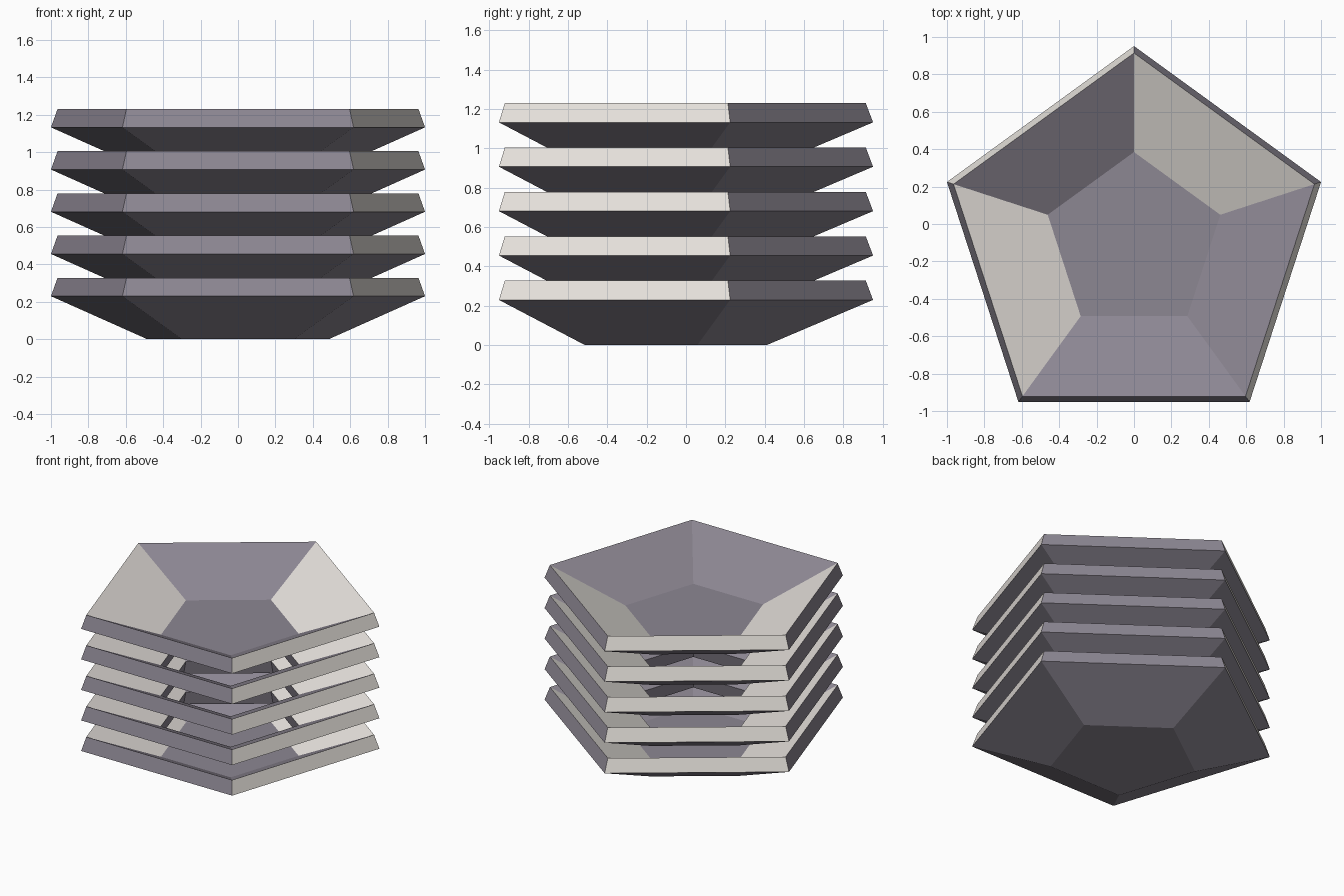
import bpy, bmesh
from math import pi, sin, cos

if "Cube" in bpy.data.objects:
    bpy.data.objects.remove(bpy.data.objects["Cube"])

SIDES, COUNT, STEP, Y0 = 5, 5, 0.2257, -0.1004


def material(name, rgb):
    mat = bpy.data.materials.new(name)
    mat.diffuse_color = (*rgb, 1)
    mat.use_nodes = True
    mat.node_tree.nodes["Principled BSDF"].inputs["Base Color"].default_value = mat.diffuse_color
    return mat


mats = [material("muted purple grey", (0.265, 0.242, 0.29)),
        material("warm cream", (0.80, 0.765, 0.725))]


def ring(bm, r, z):
    """Pentagon of vertices with one corner pointing to the back."""
    return [bm.verts.new((r * cos(pi / 2 + 2 * pi * i / SIDES),
                          Y0 + r * sin(pi / 2 + 2 * pi * i / SIDES), z))
            for i in range(SIDES)]


def bowl(name, z, floor):
    bm = bmesh.new()
    # underside, widest edge, rim, inner floor
    profile = [(0.51, 0), (1.0515, 0.23), (1.0145, 0.328), (0.485, 0.101)]
    # sides painted cream (counted from back left): rim band, inner wall
    cream = {1: (0, 3), 2: (1, 4)}
    rings = [ring(bm, r, h) for r, h in profile]
    for k in range(3 if floor else 4):
        a, b = rings[k], rings[(k + 1) % 4]
        for i in range(SIDES):
            j = (i + 1) % SIDES
            f = bm.faces.new((a[i], a[j], b[j], b[i]))
            f.material_index = int(i in cream.get(k, ()))
    if floor:
        bm.faces.new(rings[0][::-1])
        bm.faces.new(rings[-1])
    bmesh.ops.recalc_face_normals(bm, faces=bm.faces)
    mesh = bpy.data.meshes.new(name)
    bm.to_mesh(mesh)
    bm.free()
    for m in mats:
        mesh.materials.append(m)
    obj = bpy.data.objects.new(name, mesh)
    obj.location.z = z
    bpy.context.collection.objects.link(obj)


# stack of bowls: closed at the bottom and top, open floors between
for k in range(COUNT):
    bowl(f"bowl_{k + 1}", k * STEP, k in (0, COUNT - 1))
